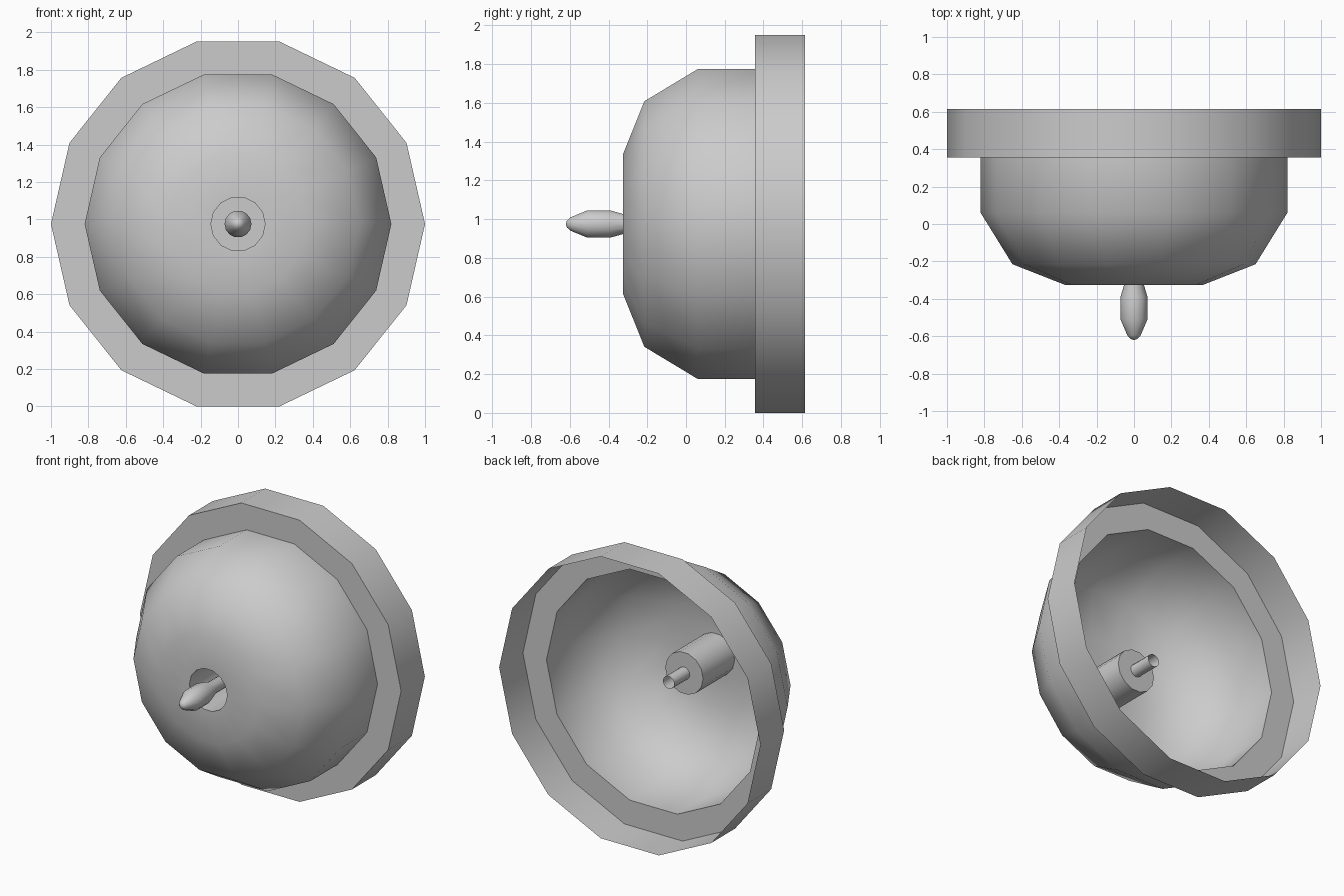
import bpy
import bmesh
from math import cos, sin, pi, radians

cube = bpy.data.objects.get("Cube")
if cube:
    bpy.data.objects.remove(cube, do_unlink=True)

grey = bpy.data.materials.new("light grey")
grey.use_nodes = True
colour = (0.6, 0.6, 0.6, 1)
grey.diffuse_color = colour
grey.node_tree.nodes["Principled BSDF"].inputs["Base Color"].default_value = colour

CENTRE_Z = cos(pi / 14)


def lathe(name, profile, sides):
    """Spin (radius, y) points about the front-back axis, listed back to front."""
    bm = bmesh.new()
    rings = []
    for r, y in profile:
        if r == 0:
            rings.append([bm.verts.new((0, y, CENTRE_Z))] * sides)
        else:
            angles = [2 * pi * i / sides for i in range(sides)]
            rings.append([bm.verts.new((r * cos(a), y, CENTRE_Z + r * sin(a)))
                          for a in angles])
    for back, front in zip(rings, rings[1:]):
        for i in range(sides):
            j = (i + 1) % sides
            corners = [back[i], back[j], front[j], front[i]]
            bm.faces.new(list(dict.fromkeys(corners)))
    mesh = bpy.data.meshes.new(name)
    bm.to_mesh(mesh)
    bm.free()
    mesh.materials.append(grey)
    mesh.shade_smooth()
    mesh.set_sharp_from_angle(angle=radians(40))
    obj = bpy.data.objects.new(name, mesh)
    bpy.context.collection.objects.link(obj)
    return obj


# Thin open shell: rim band, flange, dome, then the socket sunk into the front
lathe("dome_shell", [
    (1, 0.615), (1, 0.355),
    (0.82, 0.355), (0.82, 0.06),
    (0.65, -0.215), (0.37, -0.325),
    (0.145, -0.325), (0.145, 0.02),
    (0.043, 0.02),
], 14)

# Open-ended stem through the socket, swelling into a rounded tip
lathe("stem_and_tip", [
    (0.043, 0.19), (0.043, -0.29),
    (0.072, -0.39), (0.072, -0.51),
    (0.036, -0.595), (0.018, -0.615), (0, -0.62),
], 14)
